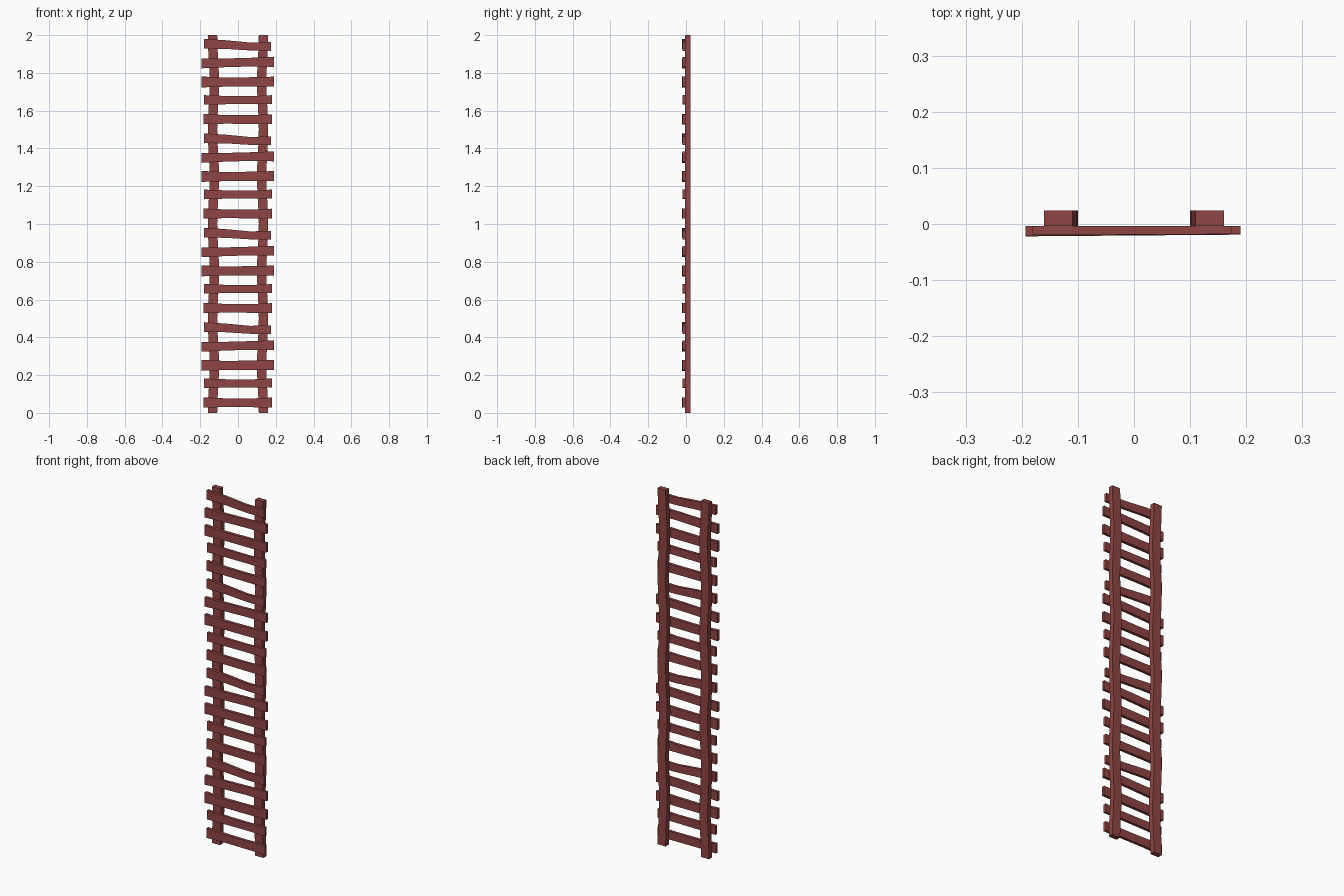
import bpy, math

if "Cube" in bpy.data.objects:
    bpy.data.objects.remove(bpy.data.objects["Cube"])

mat = bpy.data.materials.new("red_wood")
mat.diffuse_color = (0.28, 0.06, 0.06, 1)
mat.use_nodes = True
mat.node_tree.nodes["Principled BSDF"].inputs["Base Color"].default_value = mat.diffuse_color


def sweep(name, rings):
    """Closed bar through a list of four-cornered rings."""
    verts = [v for r in rings for v in r]
    n = len(rings)
    faces = [(3, 2, 1, 0), tuple(4 * (n - 1) + k for k in range(4))]
    for i in range(n - 1):
        for k in range(4):
            a, b = 4 * i + k, 4 * i + (k + 1) % 4
            faces.append((a, b, b + 4, a + 4))
    me = bpy.data.meshes.new(name)
    me.from_pydata(verts, [], faces)
    me.materials.append(mat)
    ob = bpy.data.objects.new(name, me)
    bpy.context.collection.objects.link(ob)
    return ob


# Two wavy side rails, bowed inward in each half-unit section
for side, name in ((-1, "left_rail"), (1, "right_rail")):
    rings = []
    for i in range(25):
        z = i / 12
        c = side * (0.130 + 0.005 * math.cos(4 * math.pi * z))
        rings.append([(c - 0.025, -0.004, z), (c + 0.025, -0.004, z),
                      (c + 0.025, 0.024, z), (c - 0.025, 0.024, z)])
    sweep(name, rings)

# Five rung shapes: x ends, front y at left and right,
# then centre heights and half-heights at four stations
shapes = [
    (-0.183, 0.180, -0.020, -0.019, (.055, .054, .053, .055), (.027, .023, .023, .026)),
    (-0.180, 0.180, -0.019, -0.019, (.057, .056, .056, .058), (.025, .022, .021, .024)),
    (-0.193, 0.190, -0.022, -0.019, (.052, .051, .052, .054), (.029, .024, .025, .026)),
    (-0.193, 0.190, -0.021, -0.018, (.050, .053, .057, .058), (.026, .023, .023, .026)),
    (-0.181, 0.175, -0.020, -0.018, (.054, .050, .040, .040), (.026, .023, .021, .023)),
]
for i in range(20):
    x0, x1, f0, f1, centres, halves = shapes[i % 5]
    rings = []
    for k, (c, h) in enumerate(zip(centres, halves)):
        t = (0, 0.32, 0.68, 1)[k]
        x, f, z = x0 + (x1 - x0) * t, f0 + (f1 - f0) * t, 0.1 * i + c
        rings.append([(x, f, z - h), (x, -0.0035, z - h),
                      (x, -0.0035, z + h), (x, f, z + h)])
    sweep(f"rung_{i + 1}", rings)

# Consistent outward normals
import bmesh
for ob in bpy.context.collection.objects:
    bm = bmesh.new()
    bm.from_mesh(ob.data)
    bmesh.ops.recalc_face_normals(bm, faces=bm.faces)
    bm.to_mesh(ob.data)
    bm.free()
